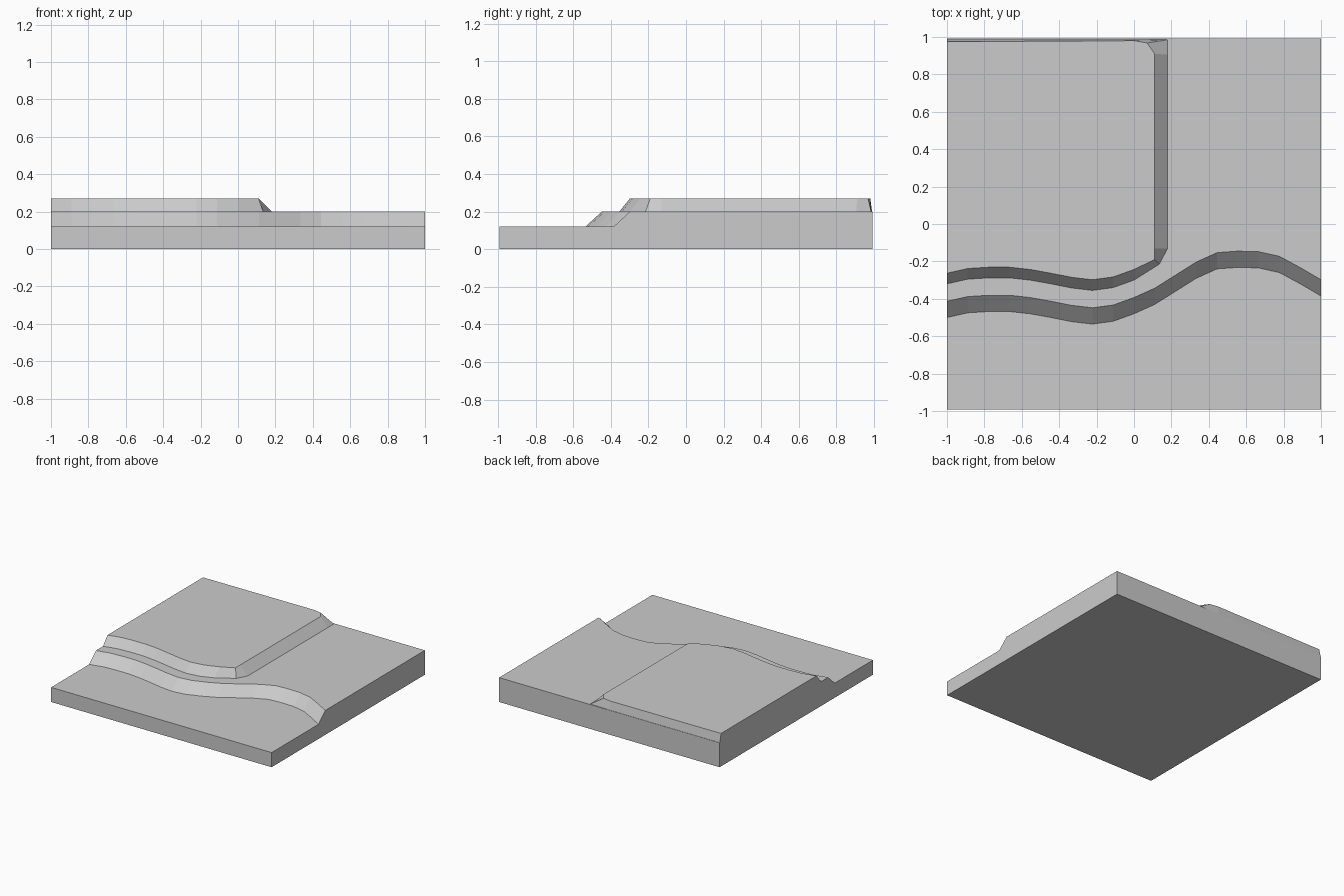
import bpy
import bmesh

cube = bpy.data.objects.get("Cube")
if cube:
    bpy.data.objects.remove(cube, do_unlink=True)

HALF_Y = 0.993
LOW, MID, HIGH = 0.12, 0.2, 0.27

stone = bpy.data.materials.new("plain grey")
stone.use_nodes = True
GREY = (0.6, 0.6, 0.6, 1)
stone.diffuse_color = GREY
stone.node_tree.nodes["Principled BSDF"].inputs["Base Color"].default_value = GREY


def loft(name, rings, caps):
    """Join matching closed rings with quads and close the chosen ends."""
    bm = bmesh.new()
    loops = [[bm.verts.new(p) for p in ring] for ring in rings]
    for a, b in zip(loops, loops[1:]):
        for i in range(len(a)):
            j = (i + 1) % len(a)
            bm.faces.new((a[i], a[j], b[j], b[i]))
    for i in caps:
        bm.faces.new(loops[i])
    bmesh.ops.recalc_face_normals(bm, faces=bm.faces)
    # Make sure the open shell also faces outward
    top = max(bm.faces, key=lambda f: f.calc_center_median().z)
    if top.normal.z < 0:
        bmesh.ops.reverse_faces(bm, faces=bm.faces)
    mesh = bpy.data.meshes.new(name)
    bm.to_mesh(mesh)
    bm.free()
    mesh.materials.append(stone)
    obj = bpy.data.objects.new(name, mesh)
    bpy.context.collection.objects.link(obj)
    return obj


# Wavy foot of the lower bank, at even steps across the width
foot = [-0.5, -0.475, -0.468, -0.468, -0.48, -0.5, -0.522, -0.535, -0.52, -0.48,
        -0.43, -0.36, -0.29, -0.24, -0.232, -0.235, -0.26, -0.32, -0.385]
xs = [-1 + 2 * i / (len(foot) - 1) for i in range(len(foot))]

# Ground slab with the first terrace, swept across as stepped sections
sections = [[(x, -HALF_Y, 0), (x, -HALF_Y, LOW), (x, y, LOW), (x, y + 0.087, MID),
             (x, HALF_Y, MID), (x, HALF_Y, 0)] for x, y in zip(xs, foot)]
loft("ground_and_lower_terrace", sections, (0, -1))

# Upper terrace: the wavy bank, then the straight side and clipped back corner
wave = [(x, y + 0.18) for x, y in zip(xs, foot) if x < 0.01]
lower = wave + [(0.135, -0.215), (0.18, -0.13), (0.18, 0.905), (0.18, 0.985),
                (0, 0.99), (-1, 0.99)]
upper = [(x, y + 0.057) for x, y in wave] + [
    (0.11, -0.19), (0.11, -0.13), (0.11, 0.91), (0.07, 0.968), (0, 0.98), (-1, 0.975)]
loft("upper_terrace", [[(x, y, MID) for x, y in lower],
                       [(x, y, HIGH) for x, y in upper]], (-1,))
